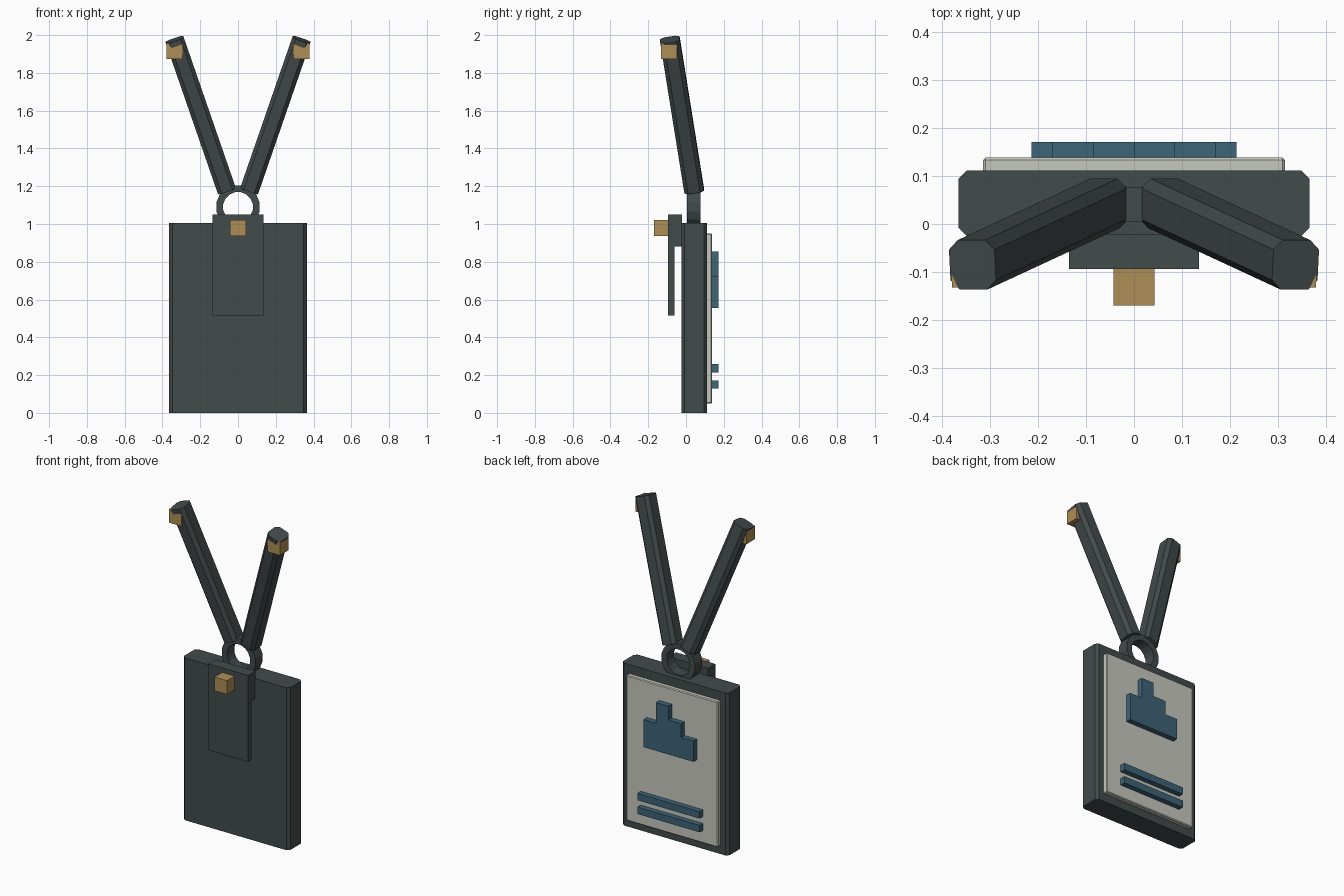
import bpy, bmesh, math
from mathutils import Matrix, Vector

if "Cube" in bpy.data.objects:
    bpy.data.objects.remove(bpy.data.objects["Cube"])


def material(name, rgb):
    m = bpy.data.materials.new(name)
    m.diffuse_color = (*rgb, 1)
    m.use_nodes = True
    m.node_tree.nodes["Principled BSDF"].inputs["Base Color"].default_value = m.diffuse_color
    return m


SLATE = material("dark slate", (0.055, 0.070, 0.069))
IVORY = material("pale card", (0.56, 0.58, 0.51))
BRASS = material("brass", (0.42, 0.27, 0.092))
BLUE = material("muted blue", (0.048, 0.125, 0.185))


def finish(bm, name, mat):
    bmesh.ops.recalc_face_normals(bm, faces=bm.faces)
    mesh = bpy.data.meshes.new(name)
    bm.to_mesh(mesh)
    bm.free()
    mesh.materials.append(mat)
    ob = bpy.data.objects.new(name, mesh)
    bpy.context.collection.objects.link(ob)
    return ob


def prism(name, outline, start, end, mat, axis="z"):
    """Extrude an outline along z, or an (x, z) outline along y."""
    bm = bmesh.new()
    if axis == "z":
        pts, step = [(a, b, start) for a, b in outline], (0, 0, end - start)
    else:
        pts, step = [(a, start, b) for a, b in outline], (0, end - start, 0)
    face = bm.faces.new([bm.verts.new(p) for p in pts])
    ext = bmesh.ops.extrude_face_region(bm, geom=[face], use_keep_orig=True)
    moved = [g for g in ext["geom"] if isinstance(g, bmesh.types.BMVert)]
    bmesh.ops.translate(bm, verts=moved, vec=step)
    return finish(bm, name, mat)


def rect(x0, x1, y0, y1, c=0.0):
    """Rectangle outline with optional chamfered corners."""
    if not c:
        return [(x0, y0), (x1, y0), (x1, y1), (x0, y1)]
    return [(x0 + c, y0), (x1 - c, y0), (x1, y0 + c), (x1, y1 - c),
            (x1 - c, y1), (x0 + c, y1), (x0, y1 - c), (x0, y0 + c)]


def box(name, x, y, z, mat):
    return prism(name, rect(*x, *y), *z, mat)


def mirror_x(ob):
    mod = ob.modifiers.new("mirror", "MIRROR")
    pivot = bpy.data.objects.get("mirror_centre")
    if pivot is None:
        pivot = bpy.data.objects.new("mirror_centre", None)
        pivot.hide_render = True
        bpy.context.collection.objects.link(pivot)
    mod.mirror_object = pivot


# Badge holder with chamfered upright edges, and the card on its back
prism("badge_holder", rect(-0.365, 0.365, -0.025, 0.111, 0.017), 0, 1.005, SLATE)
card = box("card", (-0.314, 0.314), (0.10, 0.138), (0.05, 0.95), IVORY)
bev = card.modifiers.new("soft_edge", "BEVEL")
bev.width, bev.segments = 0.005, 1

# Raised stepped emblem, built from a small cell size
u = 0.0427
heights = [3, 5, 7, 4]
outline = [(-4 * u, 0.555)]
for i, h in enumerate(heights):
    x = (-4 + 2 * i) * u
    outline += [(x, 0.555 + h * u), (x + 2 * u, 0.555 + h * u)]
outline.append((4 * u, 0.555))
prism("emblem", outline, 0.13, 0.171, BLUE, "y")

# Two printed bars below the emblem
for name, z in (("lower_bar", 0.13), ("upper_bar", 0.215)):
    box(name, (-0.213, 0.213), (0.13, 0.171), (z, z + u), BLUE)

# Front clip: hanging plate, its bracket and the brass stud
box("clip_plate", (-0.135, 0.135), (-0.094, -0.062), (0.515, 1.05), SLATE)
box("clip_bracket", (-0.135, 0.135), (-0.063, -0.022), (0.88, 1.05), SLATE)
box("clip_stud", (-0.043, 0.043), (-0.169, -0.09), (0.937, 1.022), BRASS)

# Connecting ring with a flat rectangular section
bm = bmesh.new()
n = 16
loops = []
for i in range(n):
    a = 2 * math.pi * (i + 0.5) / n
    loops.append([bm.verts.new((r * math.cos(a), y, 1.09 + r * math.sin(a)))
                  for r, y in ((0.117, 0.005), (0.117, 0.076),
                               (0.08, 0.076), (0.08, 0.005))])
for i in range(n):
    p, q = loops[i], loops[(i + 1) % n]
    for k in range(4):
        m = (k + 1) % 4
        bm.faces.new((p[k], p[m], q[m], q[k]))
finish(bm, "ring", SLATE)

# Slanted straps with chamfered section
low, high = Vector((0.060, 0.043, 1.178)), Vector((0.336, -0.085, 1.976))
d = high - low
strap = prism("strap", rect(-0.05, 0.05, -0.052, 0.052, 0.02), 0, d.length, SLATE)
side = Vector((d.z, 0, -d.x)).normalized()
axis = d.normalized()
depth = axis.cross(side)
rot = Matrix((side, depth, axis)).transposed().to_4x4()
strap.data.transform(Matrix.Translation(low) @ rot)
mirror_x(strap)

# Brass blocks at the strap ends
mirror_x(box("strap_end_block", (0.294, 0.379), (-0.132, -0.048), (1.873, 1.958), BRASS))
